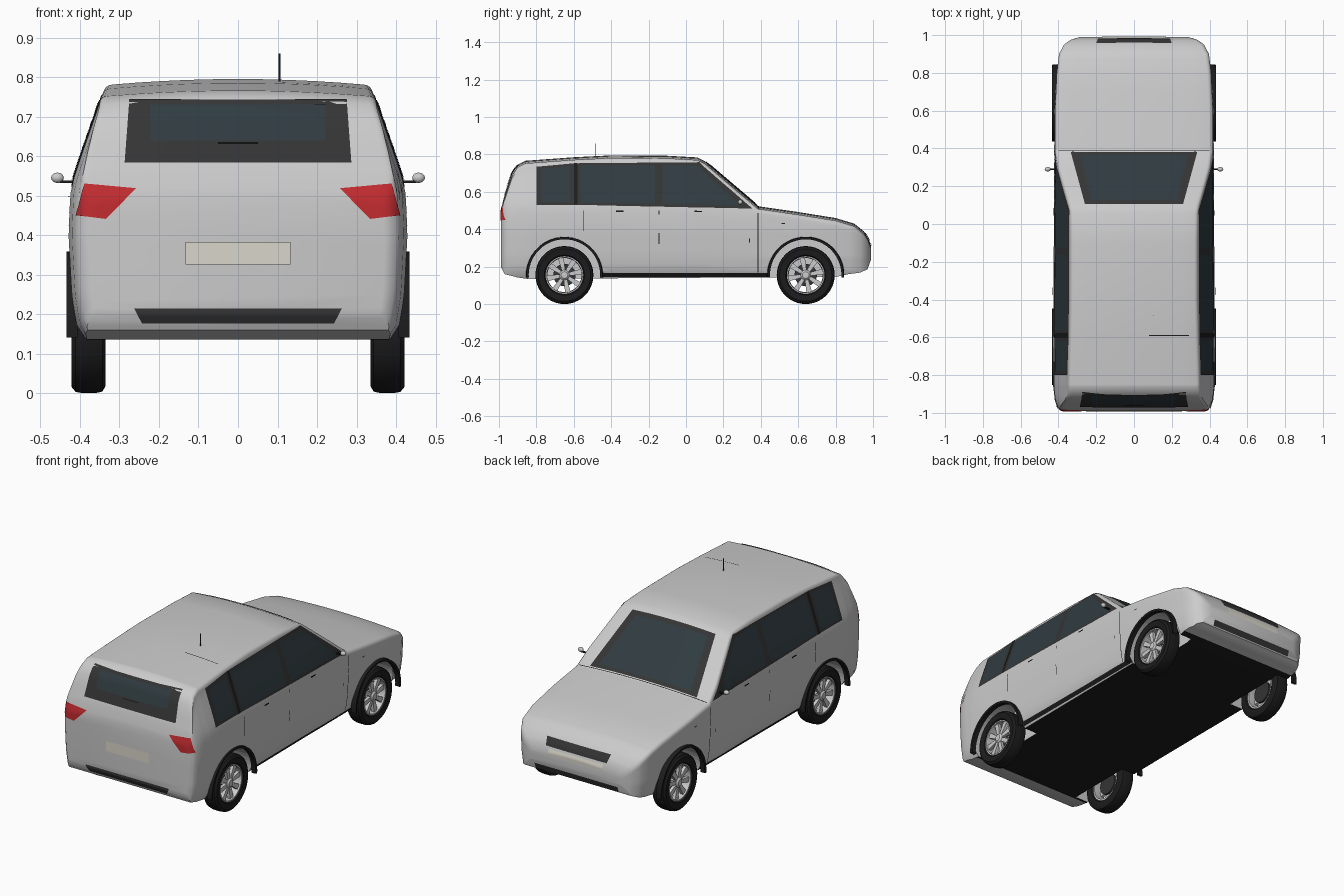
import bpy, bmesh, math
from mathutils import Vector
from mathutils.bvhtree import BVHTree

if "Cube" in bpy.data.objects:
    bpy.data.objects.remove(bpy.data.objects["Cube"])


def material(name, rgb):
    m = bpy.data.materials.new(name)
    m.diffuse_color = (*rgb, 1)
    m.use_nodes = True
    m.node_tree.nodes["Principled BSDF"].inputs["Base Color"].default_value = m.diffuse_color
    return m


GREY = material("paint", (0.6, 0.6, 0.6))
BLACK = material("rubber", (0.012, 0.012, 0.012))
FRAME = material("window_frame", (0.035, 0.035, 0.035))
GLASS = material("glass", (0.03, 0.045, 0.052))
RED = material("red_lens", (0.55, 0.025, 0.03))
CREAM = material("cream", (0.7, 0.68, 0.6))


def finish(name, bm, mats, angle=35):
    bmesh.ops.recalc_face_normals(bm, faces=bm.faces[:])
    me = bpy.data.meshes.new(name)
    bm.to_mesh(me)
    bm.free()
    ob = bpy.data.objects.new(name, me)
    bpy.context.collection.objects.link(ob)
    for m in mats:
        me.materials.append(m)
    bpy.ops.object.select_all(action='DESELECT')
    ob.select_set(True)
    bpy.context.view_layer.objects.active = ob
    bpy.ops.object.shade_smooth_by_angle(angle=math.radians(angle))
    return ob


def interp(pts, v):
    if v <= pts[0][0]:
        return pts[0][1]
    for (a, b), (c, d) in zip(pts, pts[1:]):
        if v <= c:
            return b + (d - b) * (v - a) / (c - a)
    return pts[-1][1]


# Body curves: roof line, floor line, plan taper, and half width by height
TOP = [(-.99, .50), (-.975, .565), (-.93, .70), (-.9, .745), (-.86, .766), (-.6, .785), (-.4, .795),
       (-.1, .793), (.06, .784), (.1, .765), (.385, .523), (.6, .492), (.8, .46), (.9, .43),
       (.95, .39), (.975, .352), (.99, .31)]
FLOOR = [(-.99, .2), (-.97, .16), (-.9, .142), (-.85, .135), (.8, .145), (.87, .16), (.93, .168),
         (.97, .185), (.99, .24)]
PLAN = [(-.99, .87), (-.985, .91), (-.97, .95), (-.93, .98), (-.85, 1), (.4, .985), (.6, .98),
        (.8, .955), (.9, .925), (.95, .87), (.975, .79), (.99, .68)]
WIDTH = [(.13, .38), (.17, .408), (.25, .421), (.4, .429), (.5, .425), (.53, .42), (.6, .397),
         (.7, .362), (.78, .335)]
STATIONS = sorted({p[0] for p in TOP + FLOOR + PLAN} | {-.95, -.75, -.25, .2, .3, .7, .85, .925})

bm = bmesh.new()
rings = []
for y in STATIONS:
    zt, zb, p = interp(TOP, y), interp(FLOOR, y), interp(PLAN, y)
    r, crown = .022, .014
    zc = zt - crown - r
    half = [(0, zb)]
    for i in range(17):
        z = zb + (zc - zb) * i / 16
        half.append((interp(WIDTH, z) * p, z))
    xs = half[-1][0]
    for a in (22.5, 45, 67.5, 90):
        a = math.radians(a)
        half.append((xs - r + r * math.cos(a), zc + r * math.sin(a)))
    for f in (.8, .6, .4, .2, 0):
        half.append(((xs - r) * f, zt - crown * f * f))
    ring = half + [(-x, z) for x, z in half[-2:0:-1]]
    rings.append([bm.verts.new((x, y, z)) for x, z in ring])
n = len(rings[0])
for ra, rb in zip(rings, rings[1:]):
    for i in range(n):
        f = bm.faces.new((ra[i], ra[(i + 1) % n], rb[(i + 1) % n], rb[i]))
        if i in (0, n - 1) and abs(ra[0].co.y) < .88 and abs(rb[0].co.y) < .88:
            f.material_index = 1
bm.faces.new(rings[0])
bm.faces.new(rings[-1])
bmesh.ops.recalc_face_normals(bm, faces=bm.faces[:])
tree = BVHTree.FromBMesh(bm)
body = finish("body", bm, [GREY, BLACK])

# Wheel wells cut out of the body
AXLES = (-.65, .64)
for y in AXLES:
    for s in (-1, 1):
        bpy.ops.mesh.primitive_cylinder_add(vertices=48, radius=.195, depth=.22,
                                            location=(s * .41, y, .155), rotation=(0, math.pi / 2, 0))
        cutter = bpy.context.object
        cutter.hide_render = True
        bpy.context.view_layer.objects.active = body
        mod = body.modifiers.new("well", 'BOOLEAN')
        mod.operation, mod.solver, mod.object = 'DIFFERENCE', 'EXACT', cutter
        # keep the cut above any smoothing modifier, then bake it
        bpy.ops.object.modifier_move_to_index(modifier="well", index=0)
        bpy.ops.object.modifier_apply(modifier="well")
        bpy.data.objects.remove(cutter)


def panel(name, quad, side, mat, off=.003, nu=12, nv=8):
    """Thin patch laid on the body: quad is 2D, seen from the given side."""
    bm = bmesh.new()
    a, b, c, d = [Vector(q) for q in quad]
    grid = {}
    for i in range(nu + 1):
        for j in range(nv + 1):
            u, v = i / nu, j / nv
            q = a.lerp(b, u).lerp(d.lerp(c, u), v)
            o = {'rear': (q.x, -2, q.y), 'front': (q.x, 2, q.y), 'top': (q.x, q.y, 2),
                 'right': (2, q.x, q.y), 'left': (-2, q.x, q.y)}[side]
            ray = {'rear': (0, 1, 0), 'front': (0, -1, 0), 'top': (0, 0, -1),
                   'right': (-1, 0, 0), 'left': (1, 0, 0)}[side]
            hit, nor, _, _ = tree.ray_cast(Vector(o), Vector(ray))
            if hit:
                grid[i, j] = bm.verts.new(hit + nor * off)
    for i in range(nu):
        for j in range(nv):
            k = [(i, j), (i + 1, j), (i + 1, j + 1), (i, j + 1)]
            if all(e in grid for e in k):
                bm.faces.new([grid[e] for e in k])
    bmesh.ops.recalc_face_normals(bm, faces=bm.faces[:])
    return finish(name, bm, [mat])


def strip(x0, x1, z0, z1, flare=0):
    return [(x0, z0), (x1, z0), (x1 + flare, z1), (x0 - flare, z1)]


# Windscreen and rear window
panel("windscreen_frame", [(-.335, .38), (.335, .38), (.26, .105), (-.26, .105)], 'top', FRAME)
panel("windscreen_glass", [(-.285, .365), (.285, .365), (.225, .125), (-.225, .125)], 'top', GLASS, .005)
panel("rear_window_frame", strip(-.287, .287, .583, .742, -.012), 'rear', FRAME)
panel("rear_window_glass", strip(-.222, .222, .638, .728), 'rear', GLASS, .005)
panel("rear_wiper", strip(-.05, .05, .628, .633), 'rear', BLACK, .009, 4, 1)

# Rear trim
panel("number_plate", strip(-.133, .133, .325, .382), 'rear', CREAM, .004)
panel("rear_bumper_strip", strip(-.243, .243, .178, .214, .02), 'rear', FRAME)
for s in (-1, 1):
    panel("tail_light", [(s * .258, .518), (s * .388, .53), (s * .408, .45), (s * .335, .441)], 'rear', RED)

# Nose trim
panel("grille", strip(-.19, .19, .335, .378, .01), 'front', FRAME)
panel("front_plate", strip(-.17, .17, .29, .325), 'front', CREAM)
panel("lower_intake", strip(-.26, .26, .19, .222), 'front', FRAME)
panel("cowl_seam", strip(-.4, .4, .384, .39), 'top', BLACK, .002, 16, 1)

# Side windows, seams, sills, handles and mirrors
for side, s in (('right', 1), ('left', -1)):
    panel("rear_quarter_frame", [(-.8, .53), (-.6, .53), (-.6, .752), (-.8, .733)], side, FRAME)
    panel("rear_quarter_glass", [(-.775, .545), (-.62, .545), (-.62, .735), (-.775, .72)], side, GLASS, .005)
    panel("door_window_frame", [(-.6, .53), (.355, .51), (.07, .757), (-.6, .752)], side, FRAME, .003, 24, 10)
    panel("rear_door_glass", [(-.565, .54), (-.165, .535), (-.165, .742), (-.565, .738)], side, GLASS, .005)
    panel("front_door_glass", [(-.125, .535), (.29, .525), (.06, .738), (-.125, .742)], side, GLASS, .005)
    panel("pillar", [(-.6, .53), (-.58, .53), (-.58, .752), (-.6, .752)], side, BLACK, .006, 1, 8)
    panel("sill", strip(-.45, .45, .137, .168), side, BLACK, .003, 16, 3)
    panel("wing_seam", strip(.383, .387, .17, .515), side, BLACK, .002, 1, 12)
    for y, z0, z1 in ((-.145, .32, .38), (-.55, .39, .5), (.34, .33, .35), (-.145, .48, .5)):
        panel("door_seam", strip(y - .002, y + .002, z0, z1), side, BLACK, .002, 1, 4)
    for y in (-.355, .065):
        panel("door_handle", strip(y - .02, y + .02, .491, .498), side, BLACK, .008, 4, 1)
    panel("side_marker", strip(.51, .528, .427, .433), side, BLACK, .004, 2, 1)
    bm = bmesh.new()
    bmesh.ops.create_uvsphere(bm, u_segments=20, v_segments=12, radius=1)
    for v in bm.verts:
        v.co = Vector((s * .457 + v.co.x * .016, .29 + v.co.y * .012, .545 + v.co.z * .013))
    finish("mirror", bm, [GREY])
    bm = bmesh.new()
    bmesh.ops.create_cube(bm, size=1)
    for v in bm.verts:
        v.co = Vector((s * .432 + v.co.x * .04, .29 + v.co.y * .01, .535 + v.co.z * .006))
    finish("mirror_stalk", bm, [BLACK])


def lathe(name, profile, s, y, mat, seg=40, a0=0, a1=360, closed=False):
    """Revolve (radius, x) points about a wheel axle."""
    bm = bmesh.new()
    full = a1 - a0 == 360
    cols = []
    for i in range(seg if full else seg + 1):
        a = math.radians(a0 + (a1 - a0) * i / seg)
        cols.append([bm.verts.new((s * x, y + r * math.cos(a), .155 + r * math.sin(a))) for r, x in profile])
    m = len(profile)
    for i in range(seg):
        ca, cb = cols[i], cols[(i + 1) % len(cols)]
        for j in range(m if closed else m - 1):
            k = (j + 1) % m
            bm.faces.new((ca[j], ca[k], cb[k], cb[j]))
    bmesh.ops.remove_doubles(bm, verts=bm.verts[:], dist=1e-5)
    return finish(name, bm, [mat])


# Wheels and wheel arch lips
TYRE = [(.1, .405), (.107, .416), (.14, .421), (.152, .411), (.155, .395), (.155, .36), (.151, .343),
        (.138, .336), (.107, .338), (.1, .35)]
for y in AXLES:
    for s in (-1, 1):
        lathe("tyre", TYRE, s, y, BLACK, closed=True)
        lathe("rim", [(.101, .345), (.101, .412), (.094, .412), (.091, .375), (.091, .345)], s, y, GREY, closed=True)
        lathe("brake_disc", [(0, .37), (.06, .37), (.06, .358), (0, .358)], s, y, FRAME, 24)
        lathe("hub", [(0, .414), (.018, .412), (.027, .404), (.027, .36), (0, .36)], s, y, GREY, 24)
        lathe("arch_lip", [(.191, .405), (.191, .432), (.203, .434), (.206, .405)], s, y, BLACK, 32, -4, 184, True)
        bm = bmesh.new()
        for i in range(8):
            a = i * math.pi / 4 + .2
            for v in bmesh.ops.create_cube(bm, size=1)['verts']:
                r = .058 + v.co.x * .076
                t = v.co.y * (.018 + .012 * (v.co.x + .5))
                v.co = Vector((s * (.394 + v.co.z * .018), y + r * math.cos(a) - t * math.sin(a),
                               .155 + r * math.sin(a) + t * math.cos(a)))
        finish("spokes", bm, [GREY])

# Aerial and roof seam
bpy.ops.mesh.primitive_cylinder_add(vertices=8, radius=.002, depth=.075, location=(.105, -.485, .822))
bpy.context.object.name = "aerial"
bpy.context.object.data.materials.append(FRAME)
panel("roof_seam", strip(.08, .29, -.592, -.588), 'top', BLACK, .002, 10, 1)
